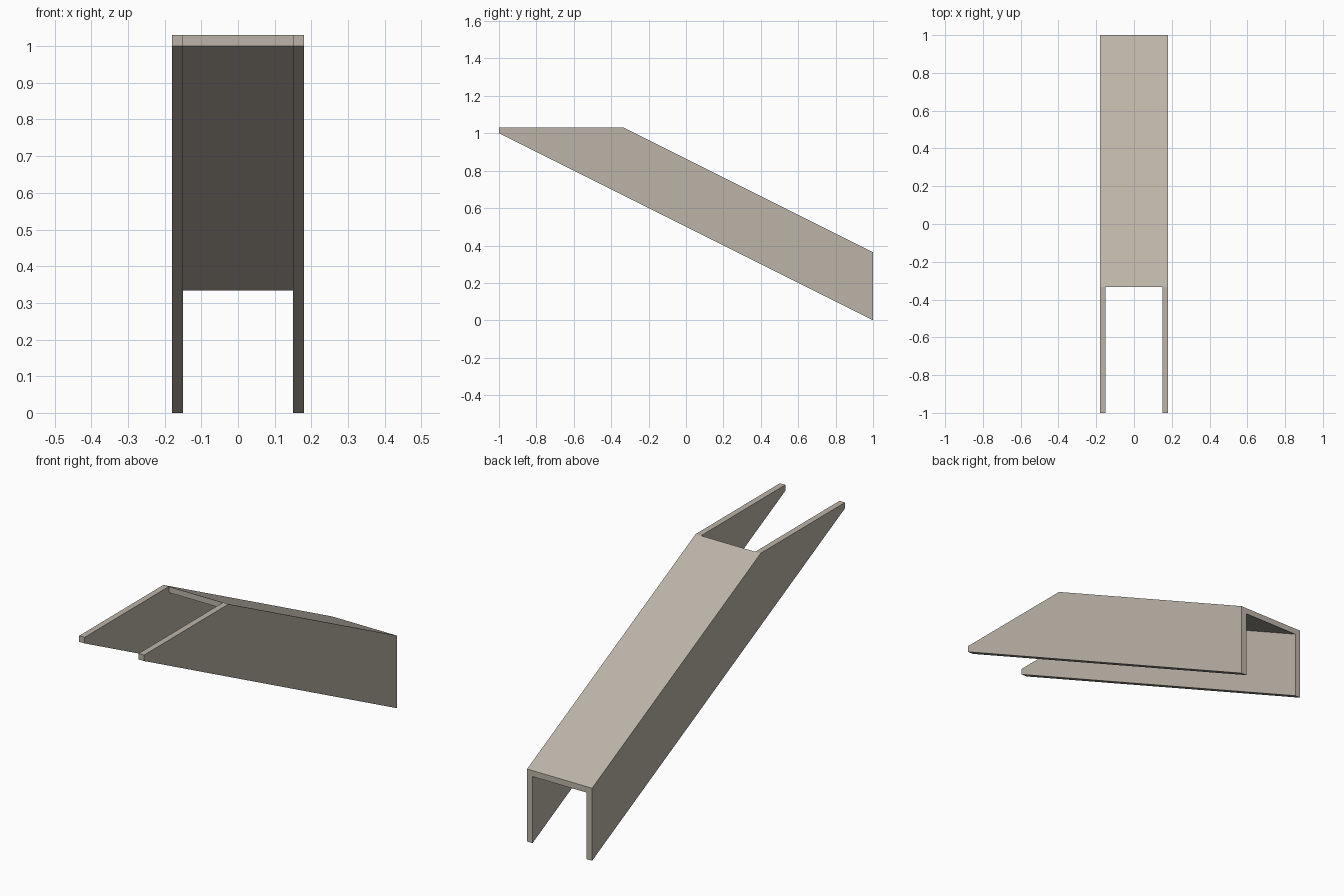
import bpy
import bmesh

cube = bpy.data.objects.get("Cube")
if cube:
    bpy.data.objects.remove(cube, do_unlink=True)

# Single flat colour
stone = bpy.data.materials.new("warm_grey")
stone.use_nodes = True
colour = (0.50, 0.455, 0.39, 1.0)
stone.diffuse_color = colour
stone.node_tree.nodes["Principled BSDF"].inputs["Base Color"].default_value = colour

INNER, OUTER = 0.15, 0.18   # half widths of the channel
THICK = 0.03                # height of the sloping panel edge
BEND = -1 / 3               # where the flat top starts to slope
TOP = 1 + THICK
TAIL = 1 / 3                # underside of the panel at the back


def extrude_profile(name, profile, x0, x1):
    """Extrude a (y, z) outline from x0 to x1."""
    bm = bmesh.new()
    face = bm.faces.new([bm.verts.new((x0, y, z)) for y, z in profile])
    new = bmesh.ops.extrude_face_region(bm, geom=[face])["geom"]
    verts = [v for v in new if isinstance(v, bmesh.types.BMVert)]
    bmesh.ops.translate(bm, verts=verts, vec=(x1 - x0, 0, 0))
    bmesh.ops.recalc_face_normals(bm, faces=bm.faces)
    mesh = bpy.data.meshes.new(name)
    bm.to_mesh(mesh)
    bm.free()
    mesh.materials.append(stone)
    obj = bpy.data.objects.new(name, mesh)
    bpy.context.collection.objects.link(obj)
    return obj


# Side walls: sloping underside, short flat top, sloping top
wall = [(-1, 1), (1, 0), (1, TAIL + THICK), (BEND, TOP), (-1, TOP)]
for name, side in (("left_wall", 1), ("right_wall", -1)):
    extrude_profile(name, wall, side * INNER, side * OUTER)

# Sloping panel joining the walls
panel = [(BEND, 1), (1, TAIL), (1, TAIL + THICK), (BEND, TOP)]
extrude_profile("sloping_panel", panel, -INNER, INNER)
